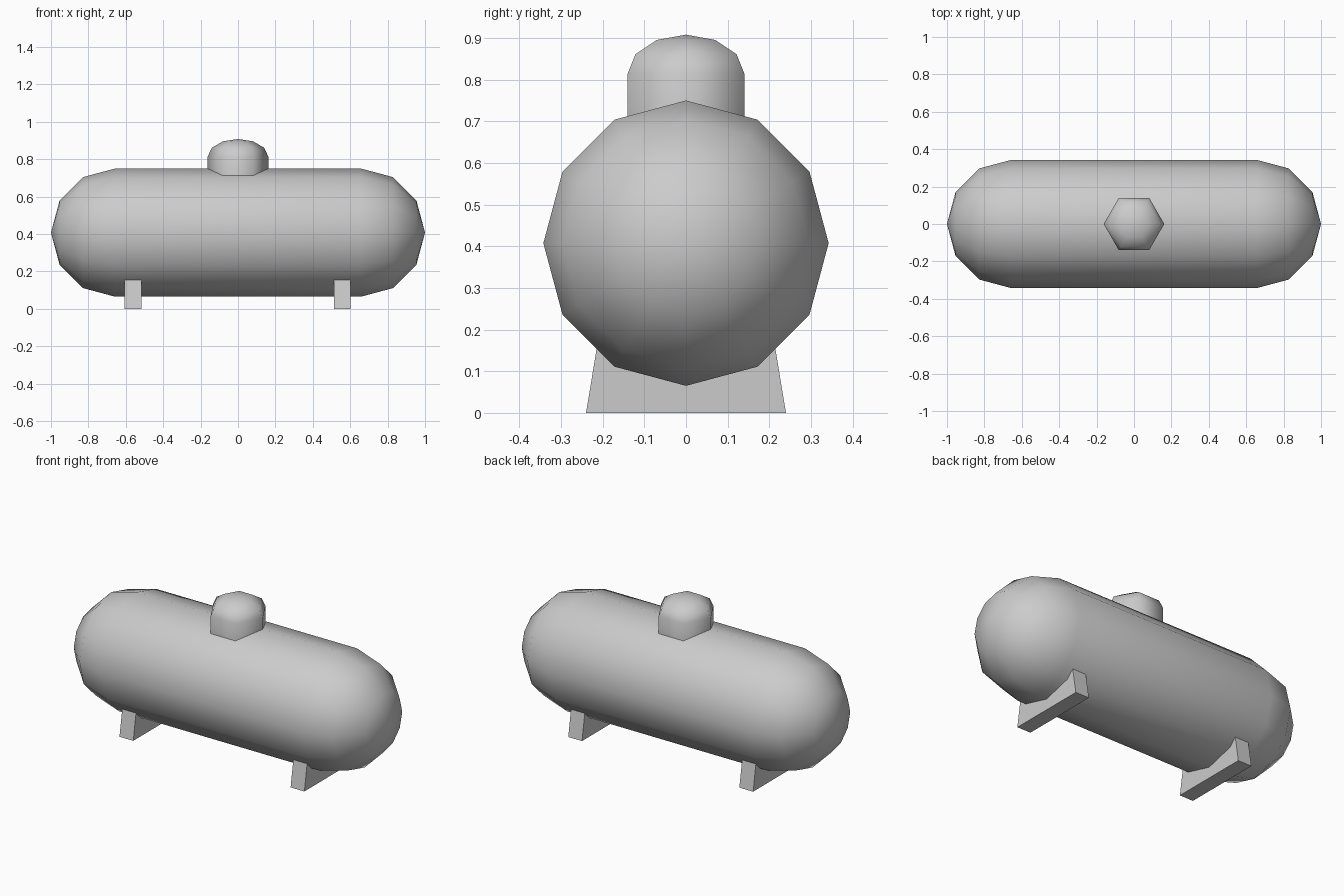
import bpy, bmesh, math
from mathutils import Matrix, Vector

if "Cube" in bpy.data.objects:
    bpy.data.objects.remove(bpy.data.objects["Cube"], do_unlink=True)

TANK_R, TANK_Z, STRAIGHT = 0.3425, 0.4075, 0.6575
DOME_R, DOME_Z, DOME_H = 0.162, 0.814, 0.094

grey = bpy.data.materials.new("plain grey")
grey.use_nodes = True
colour = (0.6, 0.6, 0.6, 1)
grey.diffuse_color = colour
grey.node_tree.nodes["Principled BSDF"].inputs["Base Color"].default_value = colour


def finish(name, bm, smooth):
    bmesh.ops.recalc_face_normals(bm, faces=bm.faces)
    mesh = bpy.data.meshes.new(name)
    bm.to_mesh(mesh)
    bm.free()
    mesh.materials.append(grey)
    obj = bpy.data.objects.new(name, mesh)
    bpy.context.collection.objects.link(obj)
    if smooth:
        bpy.ops.object.select_all(action='DESELECT')
        obj.select_set(True)
        bpy.context.view_layer.objects.active = obj
        bpy.ops.object.shade_smooth_by_angle(angle=math.radians(75))
    return obj


def lathe(name, profile, sides, turn=None):
    """Spin (radius, height) points about z, then turn the result."""
    bm = bmesh.new()
    verts = [bm.verts.new((r, 0, z)) for r, z in profile]
    edges = [bm.edges.new(pair) for pair in zip(verts, verts[1:])]
    bmesh.ops.spin(bm, geom=verts + edges, cent=(0, 0, 0), axis=(0, 0, 1),
                   angle=math.tau, steps=sides, use_merge=False)
    bmesh.ops.remove_doubles(bm, verts=bm.verts, dist=0.0005)
    if turn:
        bm.transform(turn)
    return finish(name, bm, True)


def cap(radius, height, start):
    """Quarter-round end in 30 degree steps, from rim to pole."""
    steps = [math.radians(30 * i) for i in range(4)]
    return [(radius * math.cos(a), start + height * math.sin(a)) for a in steps]


# Tank: a twelve-sided capsule lying along x
end = cap(TANK_R, TANK_R, STRAIGHT)
capsule = [(r, -h) for r, h in reversed(end)] + end
tank = lathe("tank", capsule, 12, Matrix.Rotation(math.pi / 2, 4, 'Y'))
tank.location.z = TANK_Z

# Hexagonal valve cover with a rounded top
cover = [(0, 0.68), (DOME_R, 0.68)] + cap(DOME_R, DOME_H, DOME_Z)
lathe("valve_cover", cover, 6)

# Tapered feet, with their tops buried in the tank
for side, x in (("left", 0.557), ("right", -0.562)):
    bm = bmesh.new()
    outline = [(-0.24, 0), (0.24, 0), (0.207, 0.2), (-0.207, 0.2)]
    face = bm.faces.new([bm.verts.new((x - 0.045, y, z)) for y, z in outline])
    extruded = bmesh.ops.extrude_face_region(bm, geom=[face])["geom"]
    bmesh.ops.translate(bm, vec=Vector((0.09, 0, 0)),
                        verts=[v for v in extruded if isinstance(v, bmesh.types.BMVert)])
    finish(side + "_foot", bm, False)
